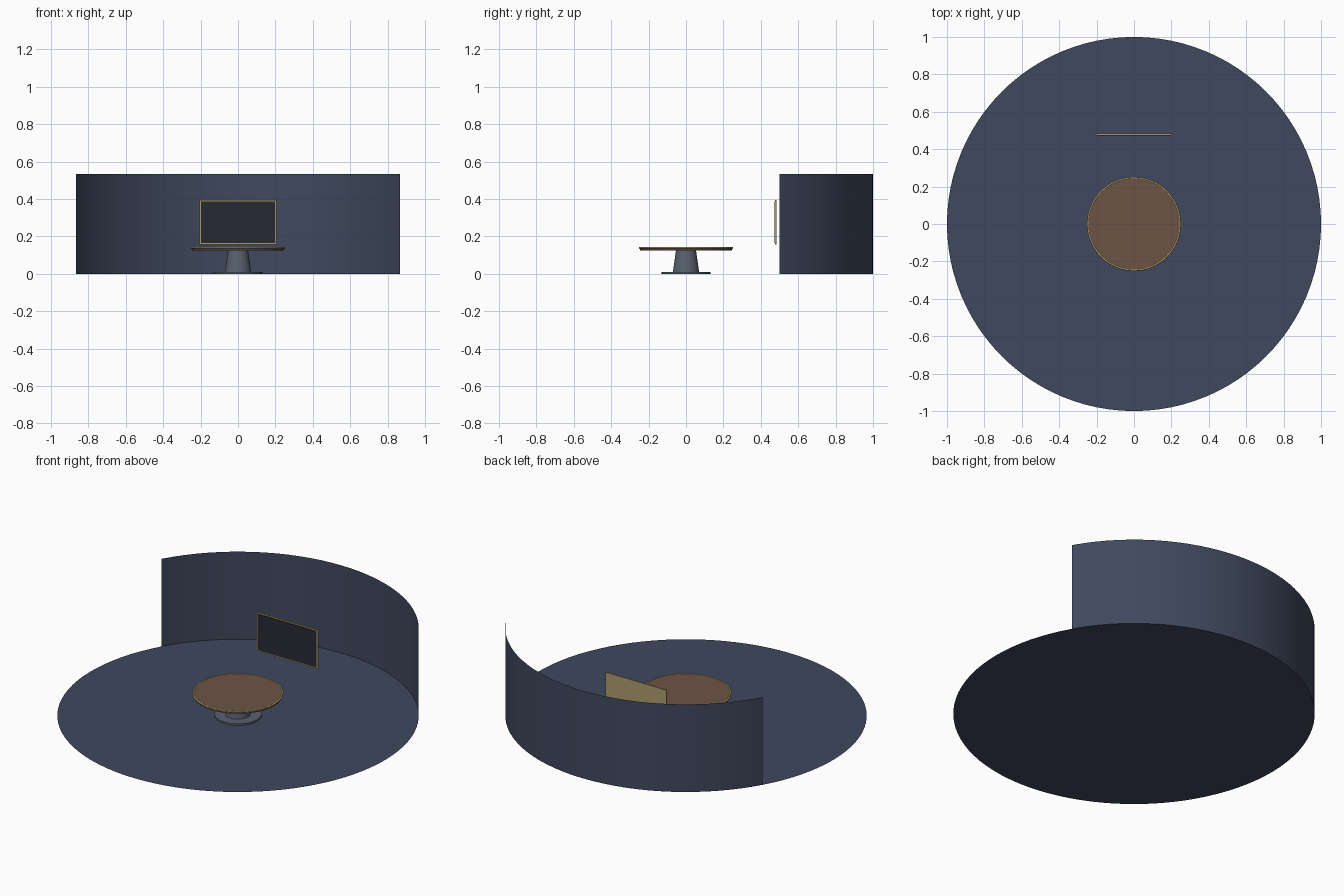
import bpy, bmesh, math

if "Cube" in bpy.data.objects:
    bpy.data.objects.remove(bpy.data.objects["Cube"])


def material(name, rgb):
    m = bpy.data.materials.new(name)
    m.diffuse_color = (*rgb, 1)
    m.use_nodes = True
    m.node_tree.nodes["Principled BSDF"].inputs["Base Color"].default_value = m.diffuse_color
    return m


NAVY = material("navy", (0.05, 0.065, 0.11))
STEEL = material("steel", (0.10, 0.12, 0.16))
WOOD = material("wood", (0.15, 0.09, 0.06))
GOLD = material("gold", (0.42, 0.33, 0.15))
DARK = material("dark_glass", (0.02, 0.022, 0.035))


def finish(name, bm, mat, smooth=True):
    me = bpy.data.meshes.new(name)
    bm.to_mesh(me)
    bm.free()
    ob = bpy.data.objects.new(name, me)
    bpy.context.collection.objects.link(ob)
    me.materials.append(mat)
    if smooth:
        bpy.ops.object.select_all(action='DESELECT')
        ob.select_set(True)
        bpy.context.view_layer.objects.active = ob
        bpy.ops.object.shade_smooth_by_angle(angle=math.radians(35))
    return ob


def disc(name, radius, z, mat, sides=64):
    bm = bmesh.new()
    bmesh.ops.create_circle(bm, cap_ends=True, segments=sides, radius=radius)
    bmesh.ops.translate(bm, verts=bm.verts, vec=(0, 0, z))
    return finish(name, bm, mat, False)


def drum(name, r_bottom, r_top, z0, z1, mat, sides=64):
    bm = bmesh.new()
    bmesh.ops.create_cone(bm, cap_ends=True, segments=sides, radius1=r_bottom,
                          radius2=r_top, depth=z1 - z0)
    bmesh.ops.translate(bm, verts=bm.verts, vec=(0, 0, (z0 + z1) / 2))
    return finish(name, bm, mat)


def box(name, size, centre, mat):
    bm = bmesh.new()
    bmesh.ops.create_cube(bm, size=1)
    bmesh.ops.scale(bm, verts=bm.verts, vec=size)
    bmesh.ops.translate(bm, verts=bm.verts, vec=centre)
    return finish(name, bm, mat, False)


# Round floor
disc("floor", 1.0, 0.0, NAVY, 96)

# Curved back wall: single-skin 120 degree arc
bm = bmesh.new()
steps, previous = 32, None
for i in range(steps + 1):
    a = math.radians(30 + 120 * i / steps)
    pair = [bm.verts.new((math.cos(a), math.sin(a), z)) for z in (0, 0.535)]
    if previous:
        bm.faces.new((previous[0], pair[0], pair[1], previous[1]))
    previous = pair
finish("back_wall", bm, NAVY)

# Round table: foot, tapered pedestal, top, rim and centre inlay
drum("table_foot", 0.13, 0.13, 0.0005, 0.011, STEEL)
drum("table_pedestal", 0.07, 0.053, 0.011, 0.128, STEEL, 48)
drum("table_top", 0.246, 0.246, 0.126, 0.142, WOOD)
disc("table_inlay", 0.09, 0.1424, WOOD)

bpy.ops.mesh.primitive_torus_add(major_radius=0.247, minor_radius=0.005,
                                 major_segments=64, minor_segments=8,
                                 location=(0, 0, 0.139))
rim = bpy.context.object
rim.name = "table_rim"
rim.data.materials.append(GOLD)
bpy.ops.object.shade_smooth_by_angle(angle=math.radians(60))

# Wall display: gold backing with dark screen in front
box("display_frame", (0.41, 0.006, 0.238), (0, 0.48, 0.276), GOLD)
box("display_screen", (0.394, 0.004, 0.222), (0, 0.476, 0.276), DARK)
